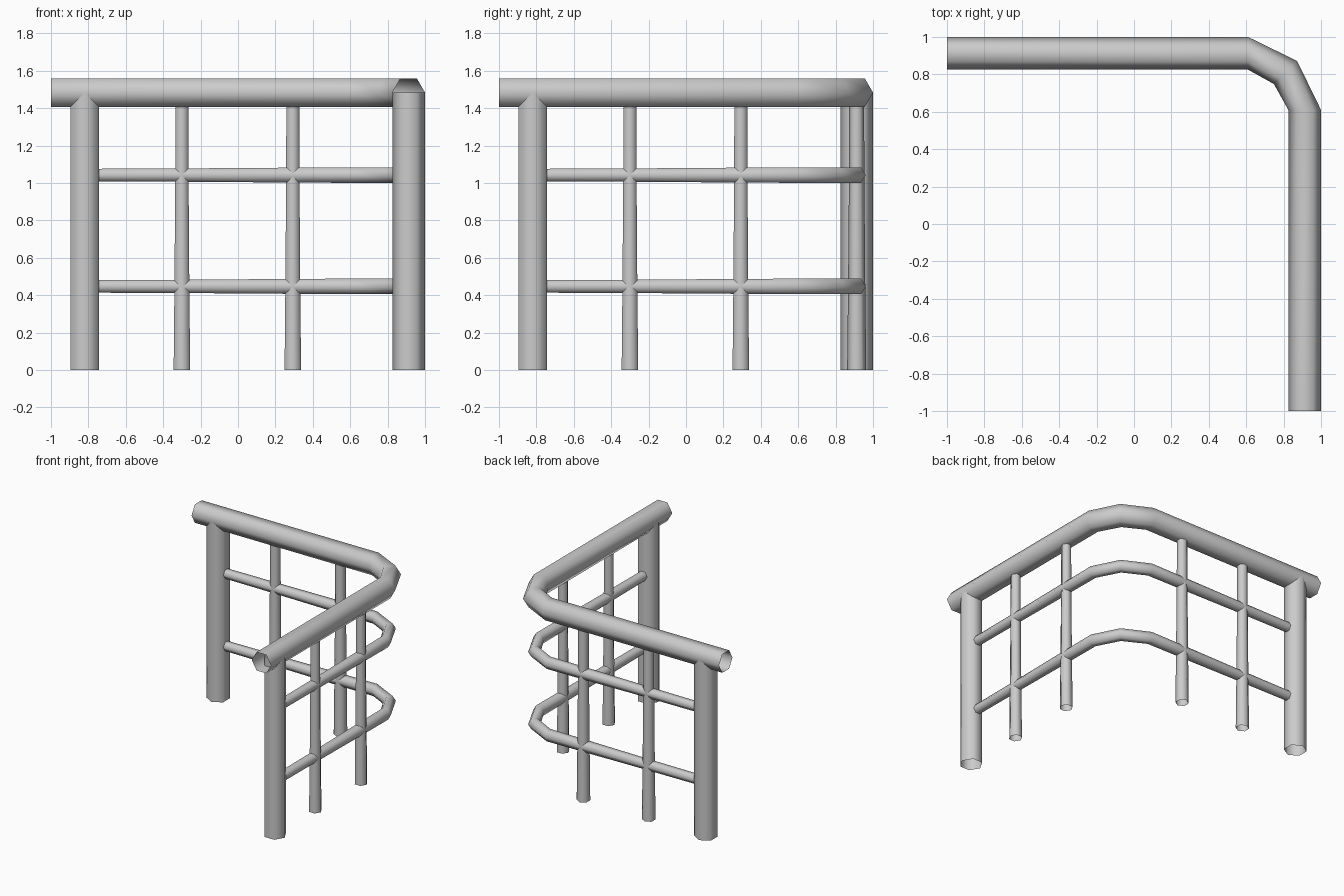
import bpy, bmesh, math
from mathutils import Vector

if "Cube" in bpy.data.objects:
    bpy.data.objects.remove(bpy.data.objects["Cube"])

C = 0.9125      # centre line of the rails
R = 0.0875      # radius of rail and posts


def tube(name, pts, side0=0.0):
    """Open six-sided tube through (position, tangent, radius) stations."""
    bm = bmesh.new()
    rings = []
    for p, t, r in pts:
        t = Vector(t).normalized()
        # a corner of the hexagon points along u
        if abs(t.z) > 0.9:
            u = Vector((math.cos(side0), math.sin(side0), 0))
        else:
            u = t.cross(Vector((0, 0, 1))).normalized()
        v = t.cross(u)
        rings.append([bm.verts.new(Vector(p) + r * (math.cos(a) * u + math.sin(a) * v))
                      for a in (k * math.pi / 3 for k in range(6))])
    for a, b in zip(rings, rings[1:]):
        for k in range(6):
            n = (k + 1) % 6
            f = bm.faces.new((a[k], a[n], b[n], b[k]))
            f.smooth = True
    bm.normal_update()
    me = bpy.data.meshes.new(name)
    bm.to_mesh(me)
    bm.free()
    ob = bpy.data.objects.new(name, me)
    bpy.context.collection.objects.link(ob)
    return ob


def rail(name, z, half):
    """L-shaped rail; half lists (x, radius) from the free end to the bend."""
    pts = [((x, C, z), (1, 0, 0), r) for x, r in half]
    r = half[-1][1]
    pts.append(((0.81, 0.81, z), (1, -1, 0), r))
    pts += [((C, x, z), (0, -1, 0), r) for x, r in reversed(half)]
    return tube(name, pts)


# handrail and two thinner bars
rail("handrail", 1.483, [(-1, R), (0.61, R)])
for name, z in (("lower_bar", 0.447), ("upper_bar", 1.042)):
    rail(name, z, [(-0.76, 0.039), (-0.3, 0.041), (0.295, 0.046), (0.61, 0.048)])


def upright(name, s, stations):
    """Same vertical on the back side and on the right side."""
    for side, x, y, ang in (("back", s, C, math.pi / 2), ("right", C, s, 0)):
        tube(f"{name}_{side}", [((x, y, z), (0, 0, 1), r) for z, r in stations], ang)


# end posts and slightly tapered balusters
upright("post", -0.82, [(0, R), (1.483, R)])
for i, s in enumerate((-0.3, 0.293)):
    upright(f"baluster_{i + 1}", s,
            [(0, 0.051), (0.447, 0.046), (1.042, 0.041), (1.42, 0.040)])
